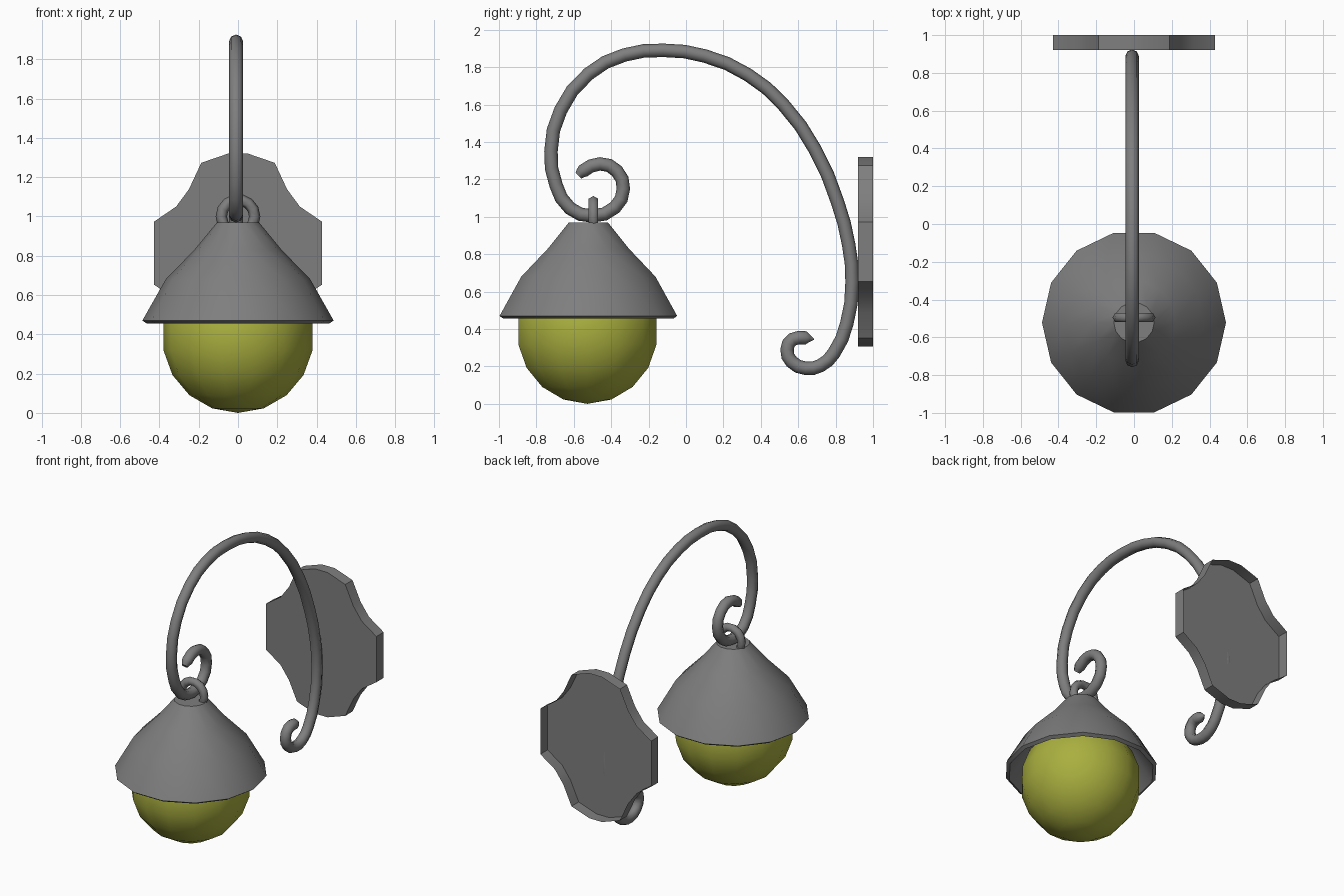
import bpy, bmesh, math
from mathutils import Matrix

if "Cube" in bpy.data.objects:
    bpy.data.objects.remove(bpy.data.objects["Cube"], do_unlink=True)


def material(name, rgb):
    m = bpy.data.materials.new(name)
    m.use_nodes = True
    m.diffuse_color = (*rgb, 1)
    m.node_tree.nodes["Principled BSDF"].inputs["Base Color"].default_value = (*rgb, 1)
    return m


iron = material("grey iron", (0.21, 0.21, 0.21))
glass = material("yellow glass", (0.40, 0.43, 0.05))


def finish(obj, mat, angle=40):
    obj.data.materials.clear()
    obj.data.materials.append(mat)
    bpy.ops.object.select_all(action="DESELECT")
    obj.select_set(True)
    bpy.context.view_layer.objects.active = obj
    bpy.ops.object.shade_smooth_by_angle(angle=math.radians(angle))


def add_mesh(name, bm, mat, angle=40):
    mesh = bpy.data.meshes.new(name)
    bm.to_mesh(mesh)
    bm.free()
    obj = bpy.data.objects.new(name, mesh)
    bpy.context.collection.objects.link(obj)
    finish(obj, mat, angle)
    return obj


LAMP_Y = -0.522
SIDES = 14

# Bell shade: outer wall, lip and inner wall spun around the lamp axis
profile = [(0, 0.97), (0.107, 0.97), (0.222, 0.83), (0.368, 0.68), (0.487, 0.47),
           (0.465, 0.455), (0.34, 0.655), (0.2, 0.8), (0, 0.9)]
bm = bmesh.new()
verts = [bm.verts.new((r, 0, z)) for r, z in profile]
edges = [bm.edges.new(pair) for pair in zip(verts, verts[1:])]
bmesh.ops.spin(bm, geom=verts + edges, axis=(0, 0, 1), cent=(0, 0, 0),
               angle=math.tau, steps=SIDES)
bmesh.ops.remove_doubles(bm, verts=bm.verts, dist=0.001)
bmesh.ops.recalc_face_normals(bm, faces=bm.faces)
bmesh.ops.translate(bm, verts=bm.verts, vec=(0, LAMP_Y, 0))
add_mesh("bell_shade", bm, iron)

# Glass globe
bm = bmesh.new()
place = Matrix.Translation((0, LAMP_Y - 0.005, 0.385)) @ Matrix.Rotation(math.pi / 2, 4, "Z")
bmesh.ops.create_uvsphere(bm, u_segments=SIDES, v_segments=9, radius=0.385, matrix=place)
add_mesh("glass_globe", bm, glass, 60)

# Hanging ring on top of the shade
bpy.ops.mesh.primitive_torus_add(major_segments=14, minor_segments=6, major_radius=0.085,
                                 minor_radius=0.029, location=(0, -0.495, 1.0),
                                 rotation=(math.pi / 2, 0, 0))
ring = bpy.context.object
ring.name = "hanging_ring"
finish(ring, iron, 70)

# Scrolled arm: a tube along a curve from the hook curl to the lower curl
path = [(-0.575, 1.22), (-0.55, 1.245), (-0.46, 1.283), (-0.37, 1.245), (-0.335, 1.15),
        (-0.38, 1.05), (-0.5, 1.005), (-0.62, 1.045), (-0.695, 1.17), (-0.722, 1.35),
        (-0.67, 1.57), (-0.52, 1.765), (-0.33, 1.865), (-0.12, 1.89), (0.1, 1.86),
        (0.33, 1.76), (0.52, 1.6), (0.69, 1.36), (0.81, 1.08), (0.87, 0.85),
        (0.888, 0.65), (0.86, 0.43), (0.79, 0.27), (0.72, 0.205), (0.64, 0.19),
        (0.565, 0.225), (0.54, 0.29), (0.57, 0.345), (0.64, 0.352), (0.685, 0.345)]
curve = bpy.data.curves.new("scrolled_arm", "CURVE")
curve.dimensions = "3D"
curve.resolution_u = 2
curve.bevel_depth = 0.036
curve.bevel_resolution = 2
curve.use_fill_caps = True
spline = curve.splines.new("BEZIER")
spline.bezier_points.add(len(path) - 1)
for point, (y, z) in zip(spline.bezier_points, path):
    point.co = (-0.01, y, z)
    point.handle_left_type = point.handle_right_type = "AUTO"
spline.bezier_points[0].radius = 0.6
spline.bezier_points[-1].radius = 0.05
arm = bpy.data.objects.new("scrolled_arm", curve)
bpy.context.collection.objects.link(arm)
bpy.ops.object.select_all(action="DESELECT")
arm.select_set(True)
bpy.context.view_layer.objects.active = arm
bpy.ops.object.convert(target="MESH")
finish(bpy.context.object, iron, 60)

# Wall plate: scalloped outline mirrored to four quarters, hollow at the back
quarter = [(0.05, 0.507), (0.187, 0.46), (0.25, 0.325), (0.315, 0.237), (0.428, 0.16)]
right = quarter + [(x, -z) for x, z in reversed(quarter)]
outline = right + [(-x, z) for x, z in reversed(right)]
bm = bmesh.new()
front = bm.faces.new([bm.verts.new((x, 0.92, z + 0.813)) for x, z in outline])
rim = bmesh.ops.extrude_edge_only(bm, edges=list(front.edges))
bmesh.ops.translate(bm, vec=(0, 0.08, 0),
                    verts=[v for v in rim["geom"] if isinstance(v, bmesh.types.BMVert)])
bmesh.ops.recalc_face_normals(bm, faces=bm.faces)
if front.normal.y > 0:
    bmesh.ops.reverse_faces(bm, faces=bm.faces)
add_mesh("wall_plate", bm, iron, 20)
